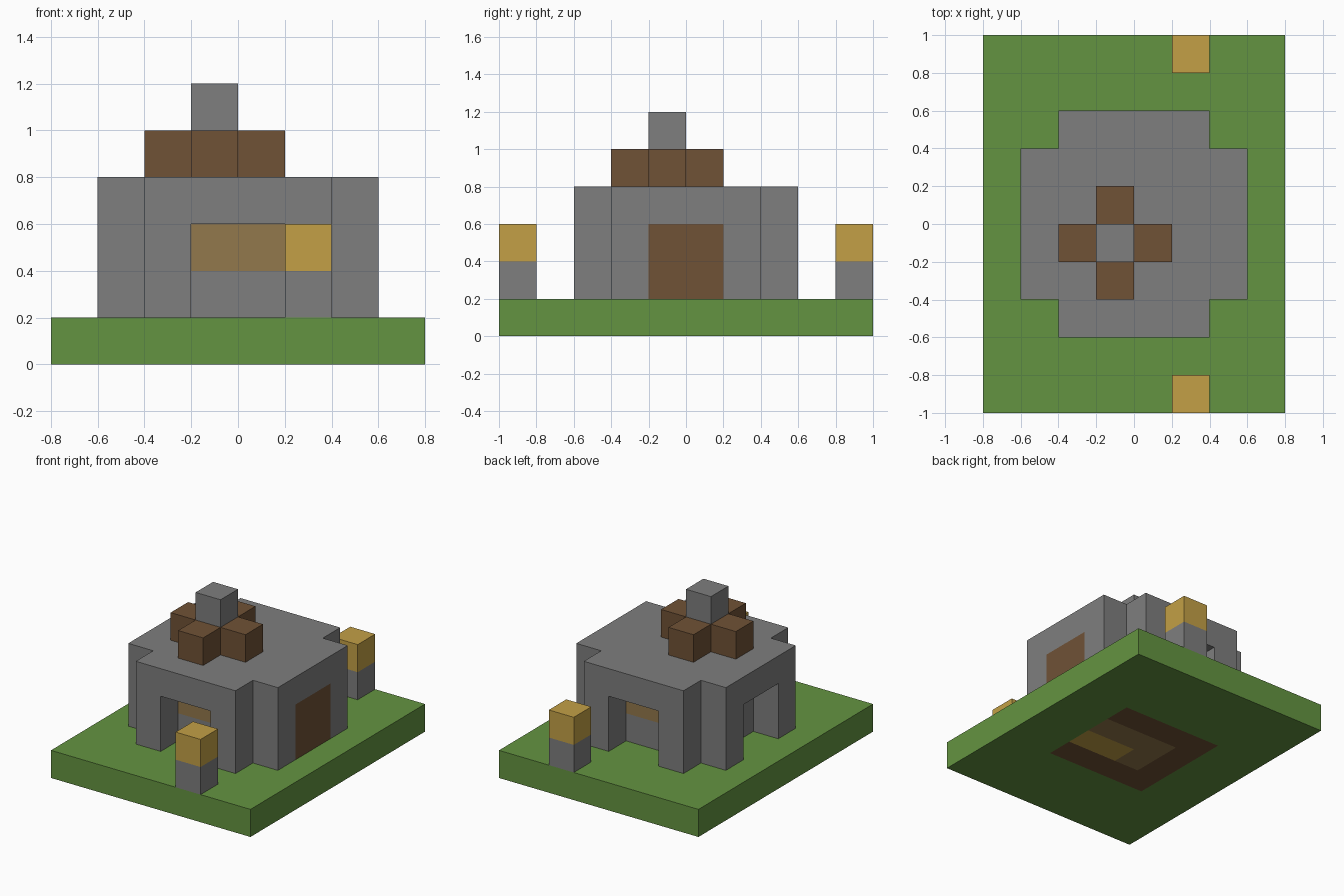
import bpy
import bmesh
from itertools import product
from mathutils import Vector

default = bpy.data.objects.get("Cube")
if default:
    bpy.data.objects.remove(default, do_unlink=True)

S = 0.2  # edge of one block


def material(name, rgb):
    """Flat material from 0-255 display values, stored as linear."""
    lin = [((c / 255 + 0.055) / 1.055) ** 2.4 for c in rgb] + [1.0]
    m = bpy.data.materials.new(name)
    m.use_nodes = True
    m.diffuse_color = lin
    bsdf = m.node_tree.nodes["Principled BSDF"]
    bsdf.inputs["Base Color"].default_value = lin
    bsdf.inputs["Roughness"].default_value = 0.9
    return m


GRASS = material("grass green", (100, 148, 65))
STONE = material("stone grey", (126, 126, 126))
WOOD = material("wood brown", (112, 82, 54))
GOLD = material("lamp gold", (195, 160, 70))
TAN = material("window tan", (146, 120, 76))


def block_part(name, cells, mats, rule=None):
    """Outer skin of a set of blocks; rule(centre, normal) picks the material."""
    cells = set(cells)
    bm = bmesh.new()
    for cell in cells:
        mid = (Vector(cell) + Vector((0.5, 0.5, 0.5))) * S
        for axis, sign in product(range(3), (-1, 1)):
            near = list(cell)
            near[axis] += sign
            if tuple(near) in cells:
                continue
            n, u, v = Vector(), Vector(), Vector()
            n[axis] = sign
            u[(axis + 1) % 3] = 1
            v[(axis + 2) % 3] = sign
            c = mid + n * S / 2
            corners = ((-1, -1), (1, -1), (1, 1), (-1, 1))
            f = bm.faces.new([bm.verts.new(c + (u * a + v * b) * S / 2)
                              for a, b in corners])
            f.material_index = rule(c, n) if rule else 0
    bmesh.ops.remove_doubles(bm, verts=bm.verts, dist=0.001)
    # Merge flat areas of one colour into clean faces
    bmesh.ops.dissolve_limit(bm, angle_limit=0.01, verts=bm.verts,
                             edges=bm.edges, delimit={'MATERIAL'})
    me = bpy.data.meshes.new(name)
    bm.to_mesh(me)
    bm.free()
    for m in mats:
        me.materials.append(m)
    ob = bpy.data.objects.new(name, me)
    bpy.context.collection.objects.link(ob)
    return ob


# Grass slab, with the room floor showing on its underside
def floor_rule(c, n):
    if n.z > -0.5 or max(abs(c.x), abs(c.y)) > 0.4:
        return 0
    if c.x > 0 and -0.2 < c.y < 0:
        return 3
    return 2 if c.x > -0.2 and abs(c.y) < 0.2 else 1


block_part("grass_base", product(range(-4, 4), range(-5, 5), [0]),
           [GRASS, WOOD, TAN, GOLD], floor_rule)


# House body: cut corners, recessed openings at front, back and one side
def is_wall(cell):
    x, y, z = cell
    outer_x, outer_y = x in (-3, 2), y in (-3, 2)
    if outer_x and outer_y:
        return False
    if z < 3 and outer_y and x in (-1, 0):
        return False
    return not (z < 3 and x == -3 and y in (-1, 0))


# Flush wooden door on one side, tan windows inside the front and back openings
def wall_rule(c, n):
    if n.x > 0.5 and c.x > 0.5 and abs(c.y) < 0.2 and c.z < 0.6:
        return 1
    if abs(n.y) > 0.5 and abs(c.x) < 0.2 and 0.4 < c.z < 0.6 and abs(c.y) < 0.5:
        return 2
    return 0


body = product(range(-3, 3), range(-3, 3), range(1, 4))
block_part("house_walls", filter(is_wall, body), [STONE, WOOD, TAN], wall_rule)

# Roof cross and chimney
cross = [(-1, -1, 4), (-2, -1, 4), (0, -1, 4), (-1, -2, 4), (-1, 0, 4)]
block_part("roof_cross", cross, [WOOD])
block_part("chimney", [(-1, -1, 5)], [STONE])

# Lamp posts at the front and back edges
for side, y in (("front", -5), ("back", 4)):
    block_part(side + "_post", [(1, y, 1)], [STONE])
    block_part(side + "_lamp", [(1, y, 2)], [GOLD])
